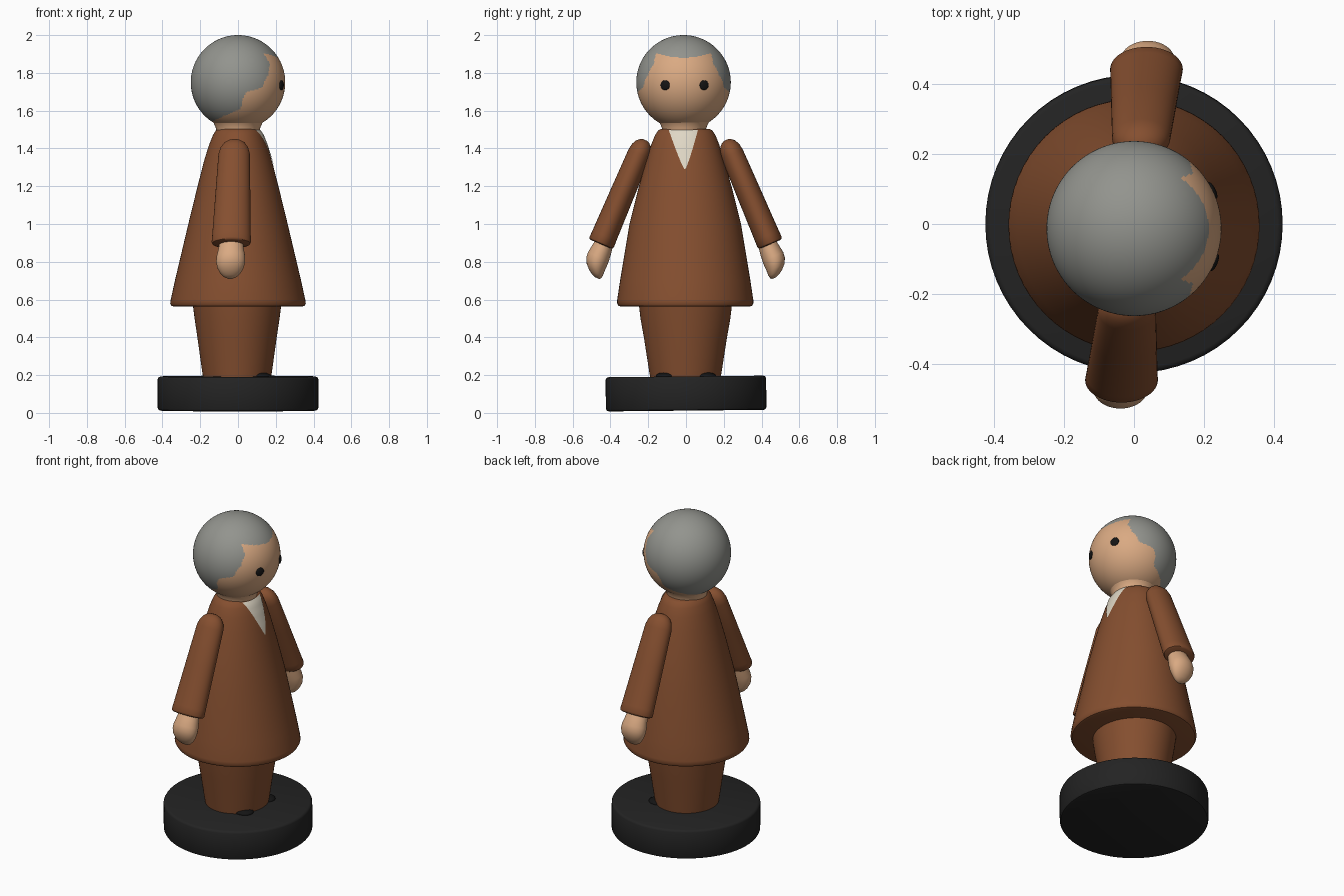
import bpy, bmesh, math
from mathutils import Vector, Matrix

if "Cube" in bpy.data.objects:
    bpy.data.objects.remove(bpy.data.objects["Cube"])


def material(name, rgb):
    m = bpy.data.materials.new(name)
    m.diffuse_color = (*rgb, 1)
    m.use_nodes = True
    m.node_tree.nodes["Principled BSDF"].inputs["Base Color"].default_value = m.diffuse_color
    return m


BROWN = material("brown_cloth", (0.235, 0.078, 0.029))
SKIN = material("skin", (0.70, 0.40, 0.225))
GREY = material("grey_hair", (0.29, 0.295, 0.27))
CREAM = material("cream_shirt", (0.74, 0.68, 0.56))
DARK = material("dark_base", (0.017, 0.017, 0.017))
BLACK = material("black", (0.007, 0.007, 0.007))


def finish(name, bm, *mats, angle=40):
    bmesh.ops.recalc_face_normals(bm, faces=bm.faces)
    me = bpy.data.meshes.new(name)
    bm.to_mesh(me)
    bm.free()
    for m in mats:
        me.materials.append(m)
    me.shade_smooth()
    me.set_sharp_from_angle(angle=math.radians(angle))
    ob = bpy.data.objects.new(name, me)
    bpy.context.collection.objects.link(ob)
    return ob


def loft(name, rings, mat, n=64):
    """Skin elliptical rings given as (centre, half-axis u, half-axis v)."""
    bm = bmesh.new()
    loops = []
    for c, u, v in rings:
        angles = [2 * math.pi * i / n for i in range(n)]
        loops.append([bm.verts.new(c + u * math.cos(a) + v * math.sin(a)) for a in angles])
    for lo, hi in zip(loops, loops[1:]):
        for i in range(n):
            j = (i + 1) % n
            bm.faces.new((lo[i], lo[j], hi[j], hi[i]))
    bm.faces.new(loops[0])
    bm.faces.new(loops[-1])
    return finish(name, bm, mat)


def upright(name, profile, mat, centre=(0, 0)):
    """Loft along z from (z, half width x, half width y) rows."""
    return loft(name, [(Vector((*centre, z)), Vector((a, 0, 0)), Vector((0, b, 0)))
                       for z, a, b in profile], mat)


def ellipsoid(name, loc, radii, mat, rot=0):
    bm = bmesh.new()
    mtx = Matrix.Translation(loc) @ Matrix.Rotation(rot, 4, 'Z') @ Matrix.Diagonal((*radii, 1))
    bmesh.ops.create_uvsphere(bm, u_segments=24, v_segments=14, radius=1, matrix=mtx)
    return finish(name, bm, mat, angle=180)


def interp(rows, t, k=1):
    """Linear lookup of column k at position t in rows sorted by column 0."""
    if t <= rows[0][0]:
        return rows[0][k]
    for p, q in zip(rows, rows[1:]):
        if t <= q[0]:
            return p[k] + (q[k] - p[k]) * (t - p[0]) / (q[0] - p[0])
    return rows[-1][k]


# Round stand, very slightly tilted
stand = upright("stand", [(-0.092, 0.41, 0.41), (-0.088, 0.42, 0.42), (-0.078, 0.425, 0.425),
                          (0.076, 0.425, 0.425), (0.085, 0.42, 0.42), (0.089, 0.41, 0.41)], DARK)
stand.location.z = 0.104
stand.rotation_euler.x = 0.01

# Legs as one tapered block, with two shoe tips
upright("legs", [(0.18, 0.178, 0.185), (0.22, 0.185, 0.192), (0.40, 0.21, 0.22),
                 (0.50, 0.225, 0.238), (0.58, 0.235, 0.247)], BROWN, (-0.005, -0.003))
for side, s in (("right", -1), ("left", 1)):
    ellipsoid(side + "_shoe", (0.115, 0.108 * s, 0.195), (0.06, 0.052, 0.02), BLACK)

# Long coat: round hem, flattening to oval shoulders
COAT = [(0.563, 0.34, 0.34), (0.567, 0.352, 0.353), (0.58, 0.359, 0.361), (0.60, 0.356, 0.36),
        (0.70, 0.334, 0.345), (1.00, 0.263, 0.295), (1.20, 0.214, 0.245), (1.34, 0.178, 0.205),
        (1.42, 0.153, 0.18), (1.47, 0.133, 0.16), (1.495, 0.118, 0.143), (1.503, 0.105, 0.13)]
upright("coat", COAT, BROWN, (0, -0.004))

# Shirt front: thin curved triangle lying on the coat
bm = bmesh.new()
rows = []
for i in range(17):
    t = i / 16
    z = 1.29 + 0.207 * t
    a, b = interp(COAT, z, 1), interp(COAT, z, 2)
    mid, half = -0.006 - 0.008 * t, 0.002 + 0.075 * t ** 0.85
    row = []
    for j in range(13):
        y = mid + half * (j / 6 - 1)
        x = a * math.sqrt(1 - ((y + 0.004) / b) ** 2) + 0.004
        row.append(bm.verts.new((x, y, z)))
    rows.append(row)
for lo, hi in zip(rows, rows[1:]):
    for j in range(12):
        bm.faces.new((lo[j], lo[j + 1], hi[j + 1], hi[j]))
bmesh.ops.solidify(bm, geom=bm.faces[:], thickness=0.005)
finish("shirt_front", bm, CREAM)

# Neck
upright("neck", [(1.46, 0.11, 0.11), (1.51, 0.118, 0.118), (1.535, 0.129, 0.129),
                 (1.57, 0.155, 0.155)], SKIN, (0, -0.01))

# Head: hair and face split by a side hairline (z, x) and a forehead line
HAIRLINE = [(1.50, -0.20), (1.545, -0.135), (1.61, 0.015), (1.66, 0.025), (1.70, 0.045),
            (1.72, 0.125), (1.79, 0.16), (1.85, 0.168), (1.91, 0.132)]
HEAD = Vector((0, -0.013, 1.75))
bm = bmesh.new()
bmesh.ops.create_uvsphere(bm, u_segments=192, v_segments=128, radius=0.25,
                          matrix=Matrix.Translation(HEAD))
for f in bm.faces:
    c = f.calc_center_median()
    brow = 1.88 + 0.03 * min(1, ((c.y - HEAD.y) / 0.16) ** 2)
    f.material_index = 0 if c.z < brow and c.x > interp(HAIRLINE, c.z) else 1
finish("head", bm, SKIN, GREY, angle=180)

# Eyes
for side, y in (("right", -0.11), ("left", 0.096)):
    d = Vector((0, y - HEAD.y, 1.735 - HEAD.z))
    d.x = math.sqrt(0.25 ** 2 - d.y ** 2 - d.z ** 2)
    ellipsoid(side + "_eye", HEAD + d, (0.009, 0.026, 0.026), BLACK, math.atan2(d.y, d.x))

# Arms: sleeve and mitten hand lofted along a slanted axis
SLEEVE = [(0.0, 0.012, 0.015), (0.006, 0.026, 0.035), (0.02, 0.042, 0.056), (0.045, 0.055, 0.073),
          (0.08, 0.061, 0.083), (0.3, 0.065, 0.092), (0.55, 0.069, 0.102),
          (0.587, 0.07, 0.104), (0.596, 0.066, 0.10), (0.60, 0.058, 0.09)]
# rows: distance past the cuff, sideways shift, half depth, half width
HAND = [(-0.03, -0.015, 0.045, 0.06), (0.03, -0.015, 0.055, 0.068), (0.07, -0.014, 0.06, 0.076),
        (0.10, -0.016, 0.059, 0.077), (0.13, -0.023, 0.051, 0.07), (0.155, -0.036, 0.039, 0.054),
        (0.17, -0.046, 0.026, 0.036), (0.178, -0.052, 0.012, 0.016)]
for side, s in (("right", -1), ("left", 1)):
    top = Vector((0.018 * s, 0.215 * s - 0.002, 1.445))
    along = Vector((0.03 * s, 0.39 * s, -0.92))
    out = Vector((0, 0.92 * s, 0.39))
    wide = Vector((1, 0, 0))
    loft(side + "_sleeve", [(top + along * t, wide * w, out * d) for t, d, w in SLEEVE], BROWN, 48)
    loft(side + "_hand", [(top + along * (0.595 + t) + out * p, wide * w, out * d)
                          for t, p, d, w in HAND], SKIN, 40)
